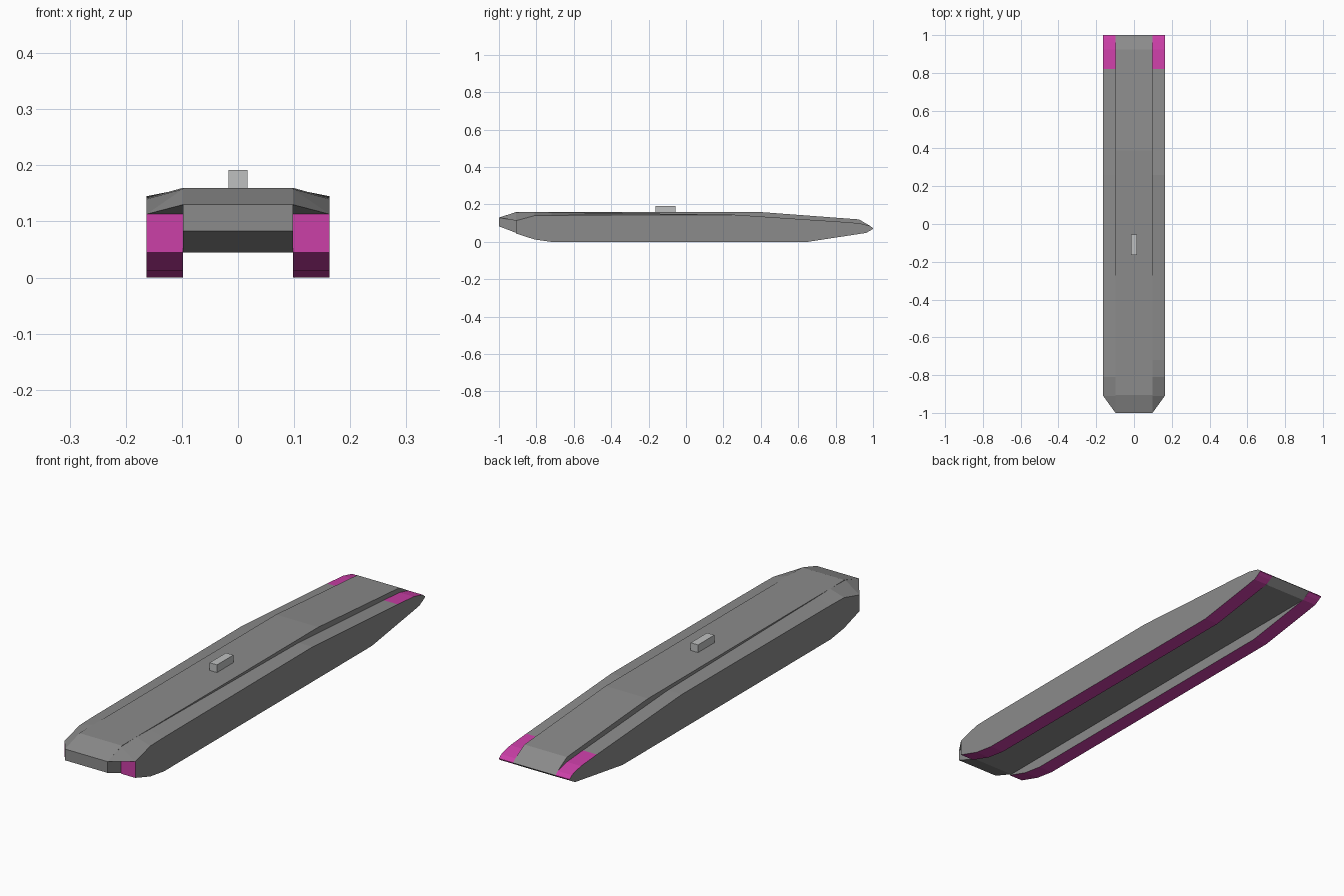
import bpy
import bmesh

if "Cube" in bpy.data.objects:
    bpy.data.objects.remove(bpy.data.objects["Cube"], do_unlink=True)


def material(name, colour):
    m = bpy.data.materials.new(name)
    m.use_nodes = True
    m.diffuse_color = (*colour, 1)
    m.node_tree.nodes["Principled BSDF"].inputs["Base Color"].default_value = (*colour, 1)
    return m


GREY = material("hull grey", (0.26, 0.26, 0.26))
MAGENTA = material("skid magenta", (0.6, 0.05, 0.39))
LIGHT = material("light grey", (0.52, 0.53, 0.53))

INNER, OUTER = 0.098, 0.163
NOSE_Y, REAR_PAINT_Y = -0.91, 0.82


def finish(name, bm, mats, rule=None):
    bmesh.ops.recalc_face_normals(bm, faces=bm.faces)
    bm.normal_update()
    if rule:
        for f in bm.faces:
            f.material_index = int(rule(f))
    mesh = bpy.data.meshes.new(name)
    bm.to_mesh(mesh)
    bm.free()
    for m in mats:
        mesh.materials.append(m)
    ob = bpy.data.objects.new(name, mesh)
    bpy.context.collection.objects.link(ob)
    return ob


def loft(rings):
    # Join matching rings of points and cap both ends
    bm = bmesh.new()
    loops = [[bm.verts.new(p) for p in ring] for ring in rings]
    for a, b in zip(loops, loops[1:]):
        for i in range(len(a)):
            j = (i + 1) % len(a)
            bm.faces.new((a[i], a[j], b[j], b[i]))
    bm.faces.new(loops[0])
    bm.faces.new(loops[-1])
    return bm


# Central deck: side profile (y, z) swept across the width
deck = [(-1, 0.083), (-1, 0.13), (-0.905, 0.16), (0.39, 0.16), (0.925, 0.12),
        (0.985, 0.085), (1, 0.072), (0.963, 0.047), (-0.9, 0.045)]
finish("central_deck", loft([[(x, y, z) for y, z in deck] for x in (-INNER, INNER)]), [GREY])

# Side rails: stations of y, inner top, outer top, bottom
stations = [
    (NOSE_Y, 0.158, 0.113, 0.045), (-0.81, 0.16, 0.14, 0.013), (-0.72, 0.158, 0.142, 0),
    (0.26, 0.145, 0.145, 0), (0.65, 0.119, 0.119, 0), (REAR_PAINT_Y, 0.108, 0.108, 0.026),
    (0.925, 0.1, 0.1, 0.042), (0.963, 0.091, 0.091, 0.048), (0.985, 0.085, 0.085, 0.06),
    (1, 0.073, 0.073, 0.07)]


def painted(face):
    # Underside, nose face, tail end and rear top carry the accent colour
    n, y = face.normal, face.calc_center_median().y
    if abs(n.x) > 0.8:
        return False
    return n.z < -0.3 or abs(n.y) > 0.9 or y > REAR_PAINT_Y


for side, label in ((1, "left"), (-1, "right")):
    rings = [[(side * INNER, y, ti), (side * OUTER, y, to),
              (side * OUTER, y, b), (side * INNER, y, b)] for y, ti, to, b in stations]
    finish(label + "_rail", loft(rings), [GREY, MAGENTA], painted)

    # Overhanging wedge that fairs the deck nose into the rail
    bm = bmesh.new()
    for p in ((INNER, -1, 0.13), (INNER, NOSE_Y, 0.158),
              (OUTER, NOSE_Y, 0.113), (INNER, NOSE_Y, 0.113)):
        bm.verts.new((side * p[0], p[1], p[2]))
    bmesh.ops.convex_hull(bm, input=bm.verts)
    finish(label + "_nose_fairing", bm, [GREY])

# Small raised block on the deck
block = [(-0.017, 0.158), (0.017, 0.158), (0.017, 0.192), (-0.017, 0.192)]
finish("deck_block", loft([[(x, y, z) for x, z in block] for y in (-0.163, -0.055)]), [LIGHT])
